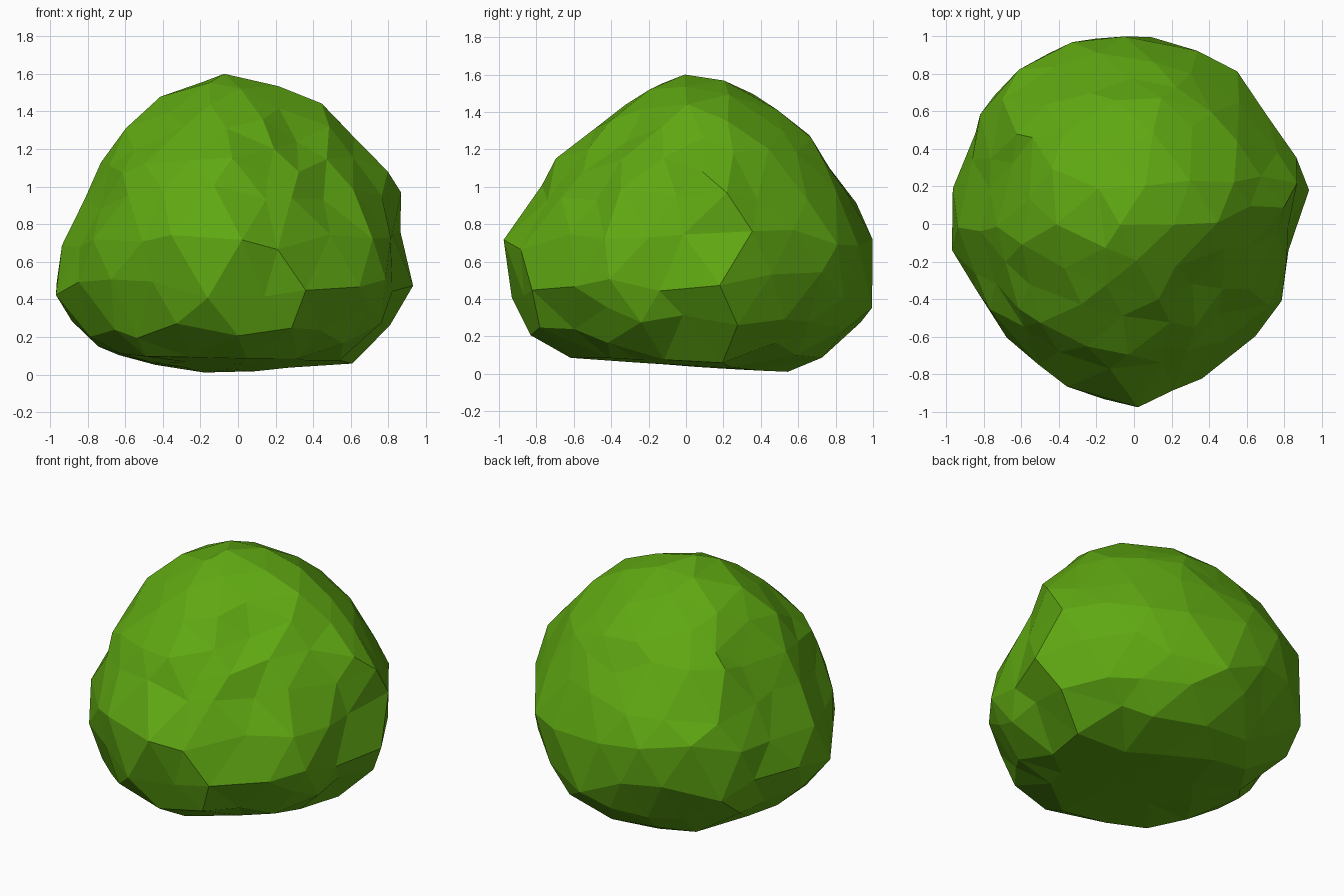
import bpy, bmesh, math, random
from mathutils import Vector

if "Cube" in bpy.data.objects:
    bpy.data.objects.remove(bpy.data.objects["Cube"], do_unlink=True)

random.seed(5)

# Leaf colour
leaf = bpy.data.materials.new("leaf green")
leaf.use_nodes = True
colour = (0.115, 0.39, 0.006, 1.0)
leaf.diffuse_color = colour
shader = leaf.node_tree.nodes["Principled BSDF"]
shader.inputs["Base Color"].default_value = colour
shader.inputs["Roughness"].default_value = 0.9

# Widest plan outline of the bush
outline = [(.87, -.02), (.98, .16), (.82, .47), (.68, .64), (.31, .96), (-.12, 1),
           (-.52, .88), (-.81, .64), (-.87, .33), (-.99, .06), (-1, -.13),
           (-.85, -.3), (-.66, -.67), (-.4, -.82), (-.07, -1), (.18, -.9),
           (.38, -.83), (.5, -.7), (.85, -.33)]
polar = sorted((math.atan2(y, x) % math.tau, math.hypot(x, y)) for x, y in outline)
polar = ([(polar[-1][0] - math.tau, polar[-1][1])] + polar
         + [(polar[0][0] + math.tau, polar[0][1])])

# Height, then share of the outline reached in eight directions,
# turning from the left through the back, right and front
profile = [(0, .6, .5, .58, .6, .6, .6, .6, .6),
           (.1, .75, .68, .75, .73, .72, .74, .73, .7),
           (.2, .86, .8, .86, .84, .81, .84, .84, .84),
           (.3, .89, .88, .97, .94, .9, .91, .94, .93),
           (.45, .95, .95, 1, 1, 1, .97, .96, 1),
           (.6, 1, .98, 1, 1, 1, 1, .98, .98),
           (.75, .96, 1, 1, 1, .92, .98, 1, .92),
           (.85, .93, .97, .94, .96, .87, .92, .9, .84),
           (1, .88, .87, .83, .88, .78, .84, .82, .72),
           (1.1, .84, .8, .77, .82, .74, .8, .76, .64),
           (1.25, .66, .7, .67, .72, .69, .68, .55, .53),
           (1.4, .54, .56, .48, .55, .55, .48, .39, .42),
           (1.52, .29, .38, .34, .35, .32, .28, .2, .24),
           (1.6, .05, .1, .12, .15, .17, .1, .05, .05)]


def lookup(table, key):
    """Linear interpolation in a table sorted by its first column."""
    for a, b in zip(table, table[1:]):
        if a[0] <= key <= b[0]:
            t = (key - a[0]) / (b[0] - a[0])
            return [p + (q - p) * t for p, q in zip(a[1:], b[1:])]
    return table[-1][1:]


def inside(p):
    floor = 0.04 - 0.07 * p.y + 0.05 * abs(p.x)
    if p.z < max(floor, 0) or p.z > profile[-1][0]:
        return False
    angle = math.atan2(p.y, p.x) % math.tau
    shares = lookup(profile, p.z)
    sector = angle / math.tau * len(shares)
    i = int(sector)
    a, b = shares[i % len(shares)], shares[(i + 1) % len(shares)]
    share = a + (b - a) * (sector - i)
    return math.hypot(p.x, p.y) < lookup(polar, angle)[0] * share


def surface_point(centre, direction):
    near, far = 0.0, 2.0
    for _ in range(24):
        mid = (near + far) / 2
        if inside(centre + direction * mid):
            near = mid
        else:
            far = mid
    return centre + direction * near


# Bush body: faceted ball projected onto the form and roughened
centre = Vector((-0.03, 0.04, 0.72))
bm = bmesh.new()
bmesh.ops.create_icosphere(bm, subdivisions=3, radius=1)
for v in bm.verts:
    jitter = Vector([random.uniform(-.07, .07) for _ in range(3)])
    direction = (v.co + jitter).normalized()
    p = surface_point(centre, direction)
    rough = random.uniform(-.02, .02) if .15 < p.z < 1.5 else 0
    v.co = p + direction * rough

bmesh.ops.recalc_face_normals(bm, faces=bm.faces)
for f in bm.faces:
    f.smooth = False
mesh = bpy.data.meshes.new("bush")
bm.to_mesh(mesh)
bm.free()
mesh.materials.append(leaf)
bush = bpy.data.objects.new("bush", mesh)
bpy.context.collection.objects.link(bush)
